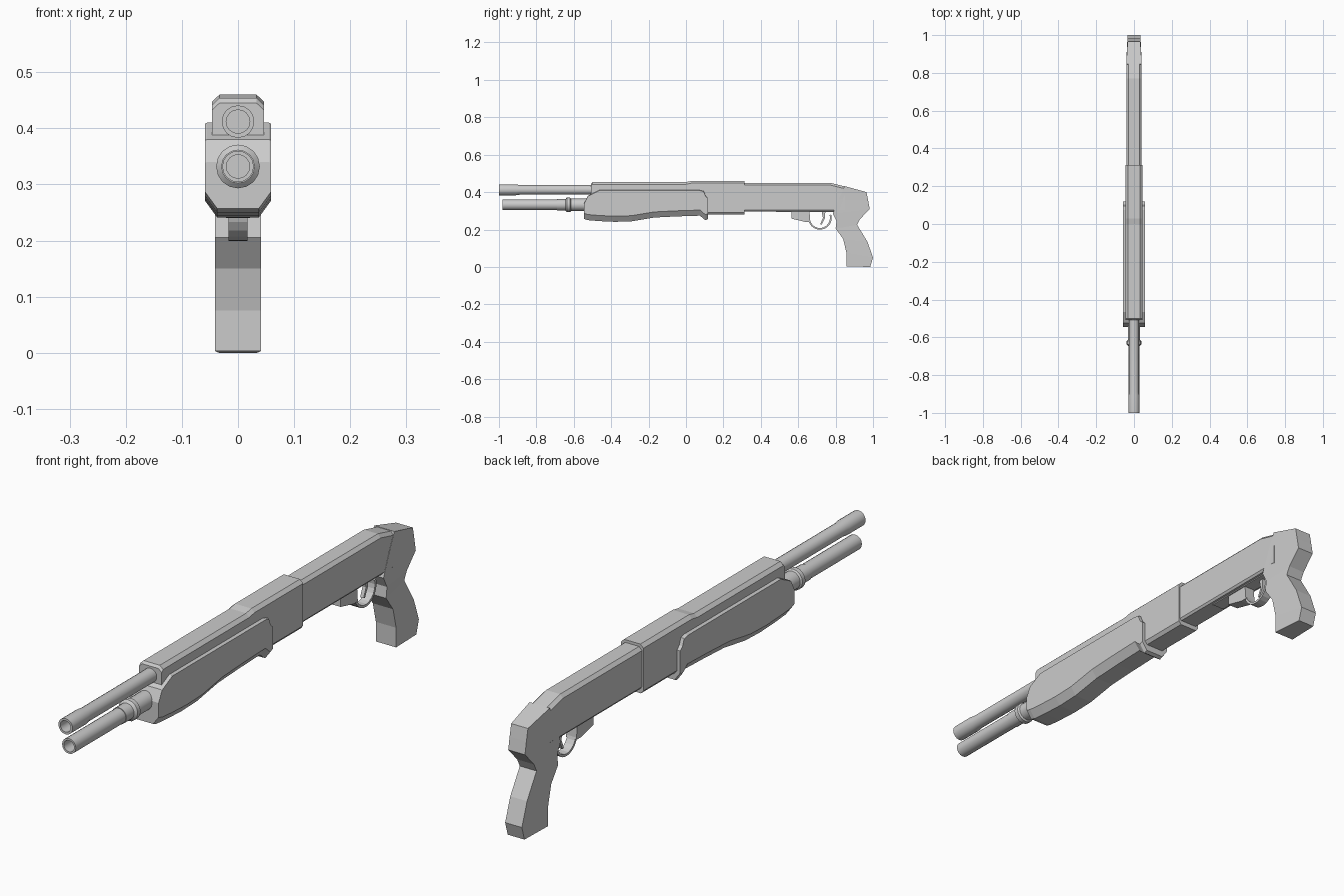
import bpy, bmesh, math

if "Cube" in bpy.data.objects:
    bpy.data.objects.remove(bpy.data.objects["Cube"])


def make_object(name, bm, smooth=None):
    bmesh.ops.remove_doubles(bm, verts=bm.verts, dist=1e-5)
    bmesh.ops.recalc_face_normals(bm, faces=bm.faces)
    me = bpy.data.meshes.new(name)
    bm.to_mesh(me)
    bm.free()
    ob = bpy.data.objects.new(name, me)
    bpy.context.collection.objects.link(ob)
    if smooth:
        bpy.ops.object.select_all(action='DESELECT')
        ob.select_set(True)
        bpy.context.view_layer.objects.active = ob
        bpy.ops.object.shade_smooth_by_angle(angle=math.radians(smooth))
    return ob


def loft(name, rings, caps=True, smooth=None):
    """Skin a list of closed rings of points."""
    bm = bmesh.new()
    rows = [[bm.verts.new(p) for p in ring] for ring in rings]
    n = len(rows[0])
    for a, b in zip(rows, rows[1:]):
        for i in range(n):
            j = (i + 1) % n
            bm.faces.new((a[i], a[j], b[j], b[i]))
    if caps:
        bm.faces.new(rows[0])
        bm.faces.new(rows[-1])
    return make_object(name, bm, smooth)


def body(y, bottom, top, half, cham_x, cham_z, low_x=0.0, low_z=0.0):
    """Box section with chamfered top and bottom corners."""
    right = [(half - low_x, bottom), (half, bottom + low_z + 1e-4),
             (half, top - cham_z), (half - cham_x, top)]
    return [(x, y, z) for x, z in right] + [(-x, y, z) for x, z in reversed(right)]


def turned(name, z, profile, sides=16):
    """Round part about the long axis from (y, radius) pairs."""
    rings = [[(r * math.cos(2 * math.pi * i / sides), y, z + r * math.sin(2 * math.pi * i / sides))
              for i in range(sides)] for y, r in profile]
    return loft(name, rings, smooth=30)


def plate(name, pts, half):
    """Side outline (y, z) extruded across x."""
    return loft(name, [[(x, y, z) for y, z in pts] for x in (-half, half)])


# Barrel and magazine tube, both with an open bore
turned("barrel", 0.412, [(-0.90, 0.021), (-1.0, 0.021), (-1.0, 0.029), (-0.91, 0.029),
                         (-0.89, 0.026), (-0.45, 0.026)])
turned("magazine_tube", 0.332, [(-0.90, 0.021), (-0.98, 0.021), (-0.98, 0.028),
                                (-0.69, 0.028), (-0.69, 0.030), (-0.645, 0.030),
                                (-0.637, 0.039), (-0.62, 0.039), (-0.615, 0.033),
                                (-0.50, 0.033)])

# Upper cover and the deeper collar behind it
loft("upper_cover", [body(y, 0.375, t, 0.046, 0.013, 0.012)
                     for y, t in ((-0.508, 0.445), (-0.50, 0.454), (0.0, 0.454),
                                  (0.03, 0.46), (0.06, 0.46))])
loft("collar", [body(y, 0.28, 0.46, 0.046, 0.013, 0.012, 0.010, 0.012) for y in (0.06, 0.312)])

# Rear receiver
loft("receiver", [body(y, 0.297, t, 0.040, 0.012, 0.012, 0.006, 0.008)
                  for y, t in ((0.30, 0.45), (0.77, 0.45), (0.85, 0.43))])

# Sliding hand grip with wavy underside
guard = [(-0.545, 0.257, 0.340), (-0.525, 0.250, 0.380), (-0.465, 0.245, 0.410),
         (-0.38, 0.241, 0.410), (-0.29, 0.244, 0.410), (-0.17, 0.264, 0.410),
         (-0.05, 0.270, 0.410), (0.075, 0.274, 0.410), (0.095, 0.256, 0.405),
         (0.105, 0.250, 0.380), (0.118, 0.256, 0.368)]
loft("slide_grip", [body(y, b, t, 0.059, 0.004, 0.002, 0.022, 0.030) for y, b, t in guard])

# Pistol grip: front and back edge points per level
levels = [((0.848, 0.432), (0.965, 0.400)), ((0.815, 0.36), (0.974, 0.355)),
          ((0.785, 0.285), (0.982, 0.310)), ((0.805, 0.245), (0.930, 0.255)),
          ((0.800, 0.205), (0.915, 0.225)), ((0.840, 0.150), (0.970, 0.135)),
          ((0.858, 0.075), (1.000, 0.050)), ((0.858, 0.003), (0.985, 0.000))]
loft("pistol_grip", [[(-0.041, *f), (0.041, *f), (0.034, *b), (-0.034, *b)] for f, b in levels])

# Trigger housing, guard loop and trigger
plate("trigger_plate", [(0.48, 0.293), (0.80, 0.293), (0.80, 0.302), (0.48, 0.302)], 0.025)
plate("trigger_housing", [(0.565, 0.30), (0.565, 0.258), (0.64, 0.240),
                          (0.665, 0.240), (0.66, 0.30)], 0.021)
arc = [math.radians(190 + 17 * i) for i in range(12)]
outer = [(0.716 + 0.063 * math.cos(a), 0.262 + 0.063 * math.sin(a)) for a in arc]
inner = [(0.716 + 0.054 * math.cos(a), 0.262 + 0.054 * math.sin(a)) for a in arc]
loft("trigger_guard", [[(-0.017, *o), (0.017, *o), (0.017, *i), (-0.017, *i)]
                       for o, i in zip(outer, inner)])
plate("trigger", [(0.725, 0.298), (0.732, 0.262), (0.718, 0.228), (0.726, 0.226),
                  (0.743, 0.260), (0.745, 0.298)], 0.007)
